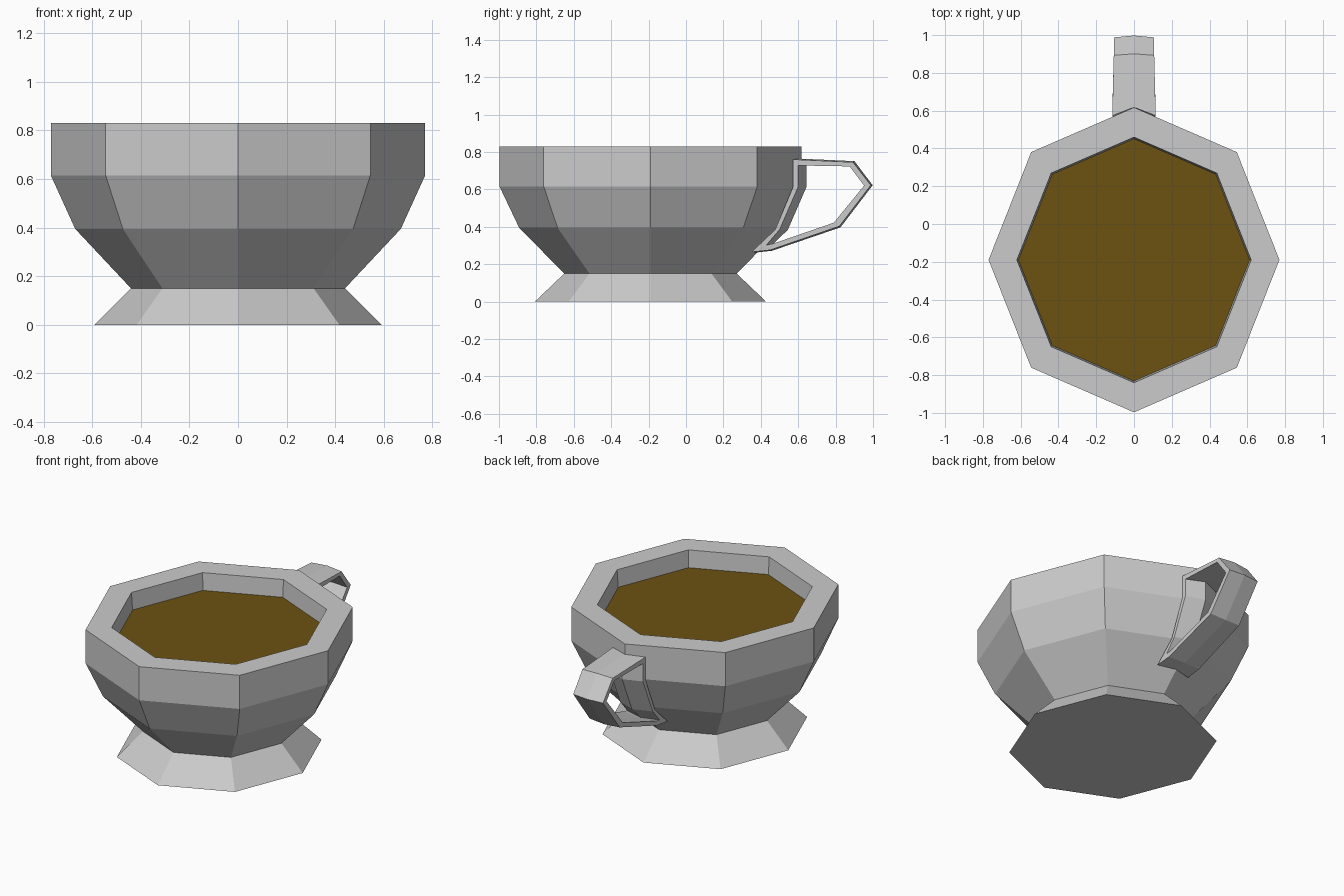
import bpy, bmesh, math

if "Cube" in bpy.data.objects:
    bpy.data.objects.remove(bpy.data.objects["Cube"])

CY = -0.19      # cup centre in y
RY = 1.048      # cup is slightly deeper than wide
SIDES = 8


def make_object(name, bm):
    bmesh.ops.recalc_face_normals(bm, faces=bm.faces)
    mesh = bpy.data.meshes.new(name)
    bm.to_mesh(mesh)
    bm.free()
    obj = bpy.data.objects.new(name, mesh)
    bpy.context.collection.objects.link(obj)
    return obj


def bridge(bm, a, b):
    n = len(a)
    for i in range(n):
        j = (i + 1) % n
        bm.faces.new((a[i], a[j], b[j], b[i]))


def octagon(bm, r, z):
    ring = []
    for i in range(SIDES):
        t = 2 * math.pi * i / SIDES
        ring.append(bm.verts.new((r * math.cos(t), CY + r * RY * math.sin(t), z)))
    return ring


# Cup: foot, neck, bowl, rim and inside as one lathed octagonal profile
profile = [(0.59, 0), (0.44, 0.15), (0.67, 0.395), (0.77, 0.615), (0.77, 0.83),
           (0.62, 0.83), (0.605, 0.615), (0.52, 0.42), (0.33, 0.22)]
bm = bmesh.new()
rings = [octagon(bm, r, z) for r, z in profile]
for a, b in zip(rings, rings[1:]):
    bridge(bm, a, b)
bm.faces.new(rings[0])
bm.faces.new(rings[-1])
make_object("cup", bm)

# Drink surface
bm = bmesh.new()
bm.faces.new(octagon(bm, 0.612, 0.72))
drink = make_object("drink", bm)
mat = bpy.data.materials.new("brown_drink")
mat.diffuse_color = (0.15, 0.085, 0.006, 1)
mat.use_nodes = True
mat.node_tree.nodes["Principled BSDF"].inputs["Base Color"].default_value = mat.diffuse_color
drink.data.materials.append(mat)

# Handle: closed strap; (outer y, z, inner y, z, half width, centre ridge shift in y, z)
stations = [
    (0.573, 0.760, 0.600, 0.728, 0.115, 0.045, 0.004),
    (0.893, 0.745, 0.875, 0.723, 0.107, 0.008, 0.006),
    (0.988, 0.622, 0.952, 0.620, 0.105, 0.010, 0.000),
    (0.820, 0.403, 0.790, 0.422, 0.107, 0.006, -0.006),
    (0.450, 0.276, 0.465, 0.310, 0.113, 0.010, -0.004),
    (0.350, 0.265, 0.430, 0.303, 0.115, 0.030, -0.002),
    (0.477, 0.385, 0.500, 0.385, 0.115, 0.045, 0.000),
    (0.573, 0.615, 0.600, 0.615, 0.115, 0.045, 0.000),
]
bm = bmesh.new()
sections = []
for oy, oz, iy, iz, w, dy, dz in stations:
    points = [(-w, oy, oz), (0, oy + dy, oz + dz), (w, oy, oz),
              (w, iy, iz), (0, iy + dy, iz + dz), (-w, iy, iz)]
    sections.append([bm.verts.new(p) for p in points])
for i, section in enumerate(sections):
    bridge(bm, section, sections[(i + 1) % len(sections)])
make_object("handle", bm)
